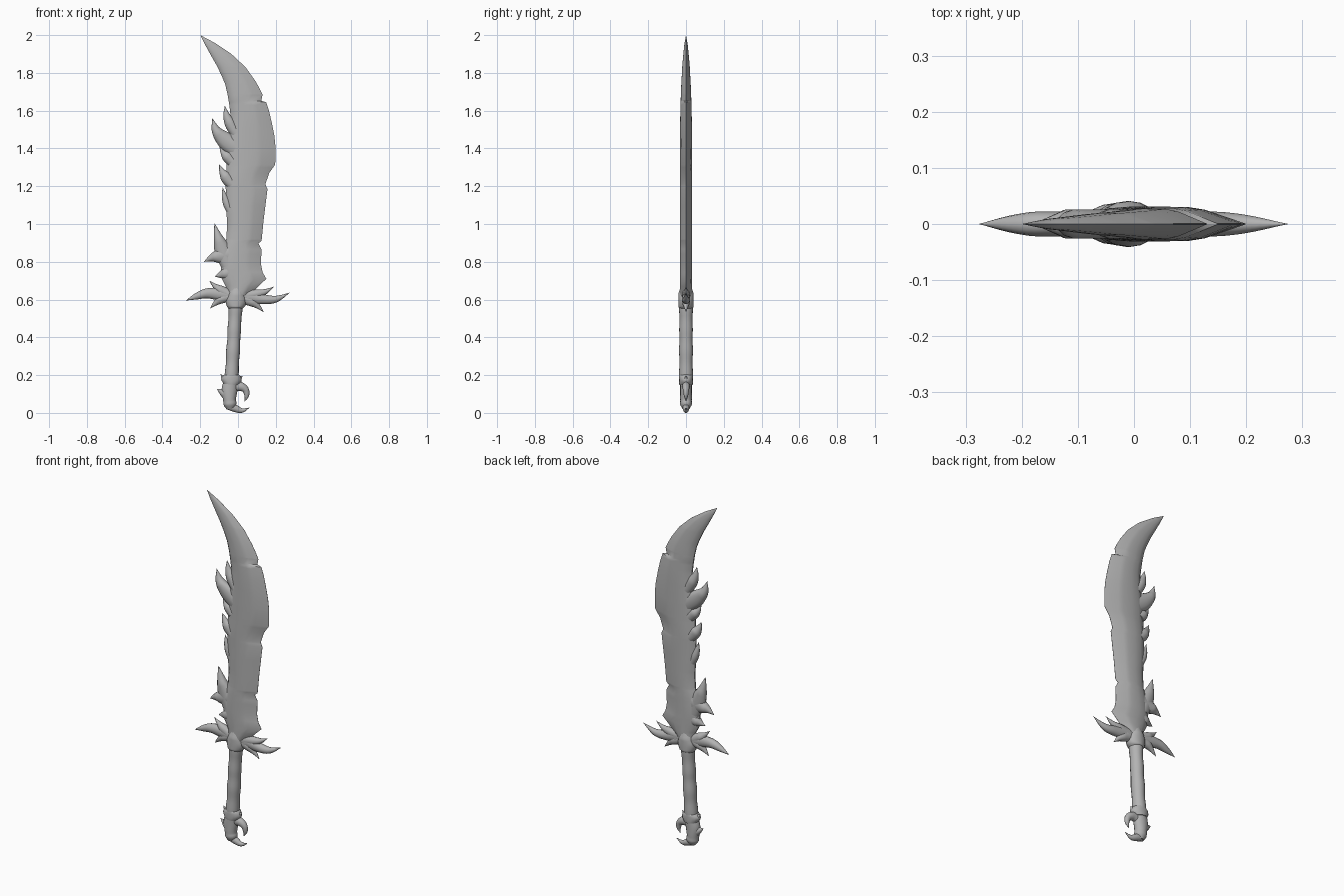
import bpy, bmesh, math
from mathutils import Vector

steel = bpy.data.materials.new("dull_grey")
steel.diffuse_color = (0.45, 0.45, 0.45, 1)


def finish(name, bm, angle):
    bmesh.ops.remove_doubles(bm, verts=bm.verts, dist=0.00005)
    bmesh.ops.recalc_face_normals(bm, faces=bm.faces)
    mesh = bpy.data.meshes.new(name)
    bm.to_mesh(mesh)
    bm.free()
    ob = bpy.data.objects.new(name, mesh)
    bpy.context.collection.objects.link(ob)
    mesh.materials.append(steel)
    bpy.ops.object.select_all(action='DESELECT')
    ob.select_set(True)
    bpy.context.view_layer.objects.active = ob
    bpy.ops.object.shade_smooth_by_angle(angle=math.radians(angle))
    return ob


def skin(name, rings, angle=40):
    """Bridge closed rings of equal length and cap both ends."""
    bm = bmesh.new()
    rows = [[bm.verts.new(p) for p in ring] for ring in rings]
    n = len(rows[0])
    for a, b in zip(rows, rows[1:]):
        for i in range(n):
            j = (i + 1) % n
            bm.faces.new((a[i], a[j], b[j], b[i]))
    bm.faces.new(rows[0])
    bm.faces.new(rows[-1])
    return finish(name, bm, angle)


def smooth(pts, steps):
    """Catmull-Rom through (x, z, half width) points."""
    p = [Vector(q) for q in pts]
    p = [2 * p[0] - p[1]] + p + [2 * p[-1] - p[-2]]
    out = []
    for a, b, c, d in zip(p, p[1:], p[2:], p[3:]):
        for k in range(steps):
            t = k / steps
            out.append(0.5 * (2 * b + (c - a) * t + (2 * a - 5 * b + 4 * c - d) * t * t
                              + (3 * b - a - 3 * c + d) * t ** 3))
    return out + [p[-2]]


def horn(name, pts, depth=0.026, sides=12, steps=5, ratio=0.9):
    """Curved tapering tube lying in the x-z plane."""
    path = smooth(pts, steps)
    rings = []
    for i, q in enumerate(path):
        t = path[min(i + 1, len(path) - 1)] - path[max(i - 1, 0)]
        side = Vector((-t[1], t[0])).normalized()
        w = max(q[2], 0.0003)
        d = min(w * ratio, depth)
        rings.append([(q[0] + side.x * w * math.cos(a), d * math.sin(a), q[1] + side.y * w * math.cos(a))
                      for a in (math.tau * k / sides for k in range(sides))])
    return skin(name, rings)


def lerp(table, z):
    for (z0, v0), (z1, v1) in zip(table, table[1:]):
        if z0 <= z <= z1:
            return v0 + (v1 - v0) * (z - z0) / (z1 - z0)
    return table[-1][1]


# Blade: cutting edge on the right, blunt spine on the left
edge = [(.60, .04), (.64, .08), (.67, .108), (.71, .15), (.745, .13), (.787, .122), (.867, .124),
        (.897, .108), (.912, .125), (1.015, .135), (1.185, .156), (1.21, .145), (1.27, .165),
        (1.315, .197), (1.405, .199), (1.47, .192), (1.54, .178), (1.60, .164), (1.645, .149),
        (1.652, .123), (1.685, .13), (1.72, .113), (1.76, .09), (1.83, .04), (1.90, -.035),
        (1.96, -.125), (2.0, -.2)]
spine = [(.60, -.05), (.66, -.06), (.71, -.085), (.77, -.09), (.84, -.085), (.92, -.062), (1.0, -.057),
         (1.1, -.064), (1.2, -.065), (1.3, -.06), (1.4, -.06), (1.5, -.045), (1.58, -.04), (1.63, -.046),
         (1.686, -.055), (1.74, -.068), (1.786, -.087), (1.84, -.113), (1.887, -.14), (1.945, -.172), (2.0, -.2)]
thick = [(.60, .031), (1.55, .031), (1.7, .027), (1.85, .019), (1.95, .009), (2.0, 0)]
section = [(0, .12), (.07, .55), (.2, .9), (.38, 1), (.6, .98), (.72, .82), (1, .02)]
rings = []
for z in sorted({r[0] for r in edge + spine}):
    l, r, h = lerp(spine, z), lerp(edge, z), lerp(thick, z)
    front = [(l + (r - l) * t, -h * k, z) for t, k in section]
    rings.append(front + [(x, -y, z) for x, y, z in reversed(front)])
skin("blade", rings, 35)

# Spikes along the spine, base to tip
spine_spikes = [
    [(-.01, 1.48, .03), (-.04, 1.53, .03), (-.06, 1.575, .018), (-.07, 1.625, 0)],
    [(-.01, 1.40, .05), (-.07, 1.445, .045), (-.115, 1.495, .025), (-.136, 1.56, 0)],
    [(-.03, 1.21, .03), (-.06, 1.245, .032), (-.082, 1.275, .018), (-.1, 1.315, 0)],
    [(-.03, 1.33, .03), (-.06, 1.36, .028), (-.08, 1.38, .014), (-.098, 1.41, 0)],
    [(-.04, 1.07, .022), (-.058, 1.11, .022), (-.072, 1.15, .014), (-.082, 1.195, 0)],
    [(-.05, .78, .04), (-.08, .86, .045), (-.105, .93, .024), (-.125, 1.005, 0)],
    [(-.04, .84, .06), (-.10, .83, .04), (-.14, .82, .02), (-.18, .80, 0)],
    [(-.03, .75, .05), (-.075, .735, .028), (-.1, .728, .013), (-.124, .722, 0)],
]
for i, pts in enumerate(spine_spikes):
    horn(f"spine_spike_{i + 1}", pts)

# Cross guard: two long horns with smaller thorns
guard = {
    "guard_horn_left": [(.02, .61, .04), (-.07, .625, .036), (-.16, .633, .027), (-.22, .617, .017), (-.276, .595, 0)],
    "guard_horn_right": [(-.02, .62, .04), (.06, .615, .036), (.13, .602, .027), (.2, .602, .018), (.274, .636, 0)],
    "guard_thorn_upper_left": [(-.04, .62, .03), (-.09, .648, .026), (-.12, .67, .014), (-.152, .70, 0)],
    "guard_thorn_lower_left": [(-.04, .62, .03), (-.09, .602, .024), (-.12, .58, .013), (-.148, .553, 0)],
    "guard_thorn_upper_right": [(.04, .62, .03), (.10, .63, .024), (.145, .642, .014), (.19, .668, 0)],
    "guard_thorn_lower_right": [(.02, .61, .03), (.07, .59, .026), (.105, .565, .014), (.137, .533, 0)],
    "guard_thorn_small": [(.04, .60, .03), (.085, .625, .018), (.115, .655, 0)],
}
for name, pts in guard.items():
    horn(name, pts, depth=0.022)
horn("guard_boss", [(-.012, .545, .03), (-.012, .565, .048), (-.01, .595, .056), (-.008, .63, .045),
                    (-.005, .68, .025), (-.003, .72, 0)], depth=0.041, sides=16)

# Grip with slight wrapped swellings
grip = [(-.012, .60, .036), (-.013, .55, .037), (-.016, .50, .034), (-.02, .44, .036), (-.022, .39, .034),
        (-.026, .33, .037), (-.029, .27, .034), (-.033, .21, .037), (-.035, .16, .036)]
horn("grip", grip, depth=0.037, sides=16, steps=3, ratio=1)
horn("grip_collar", [(-.034, .205, .034), (-.034, .19, .05), (-.035, .172, .054), (-.037, .15, .04)],
     depth=0.037, sides=16, steps=3)

# Pommel: thorny body with a ring-like pair of claws
horn("pommel_body", [(-.036, .17, .038), (-.045, .12, .042), (-.045, .07, .034), (-.042, .045, .034), (-.04, .02, .02)],
     depth=0.031, sides=16)
horn("pommel_thorn", [(-.04, .09, .035), (-.075, .105, .023), (-.112, .127, 0)], depth=0.02)
horn("pommel_collar_thorn_left", [(-.04, .16, .03), (-.07, .18, .018), (-.092, .205, 0)], depth=0.02)
horn("pommel_collar_thorn_right", [(-.03, .16, .03), (0, .175, .018), (.025, .197, 0)], depth=0.02)
horn("pommel_upper_claw", [(-.03, .14, .03), (.012, .14, .024), (.04, .122, .018), (.046, .09, .012), (.034, .06, 0)],
     depth=0.02)
horn("pommel_lower_claw", [(-.074, .04, .004), (-.055, .036, .016), (-.02, .026, .02), (.02, .0125, .0125), (.062, .028, 0)],
     depth=0.024)
